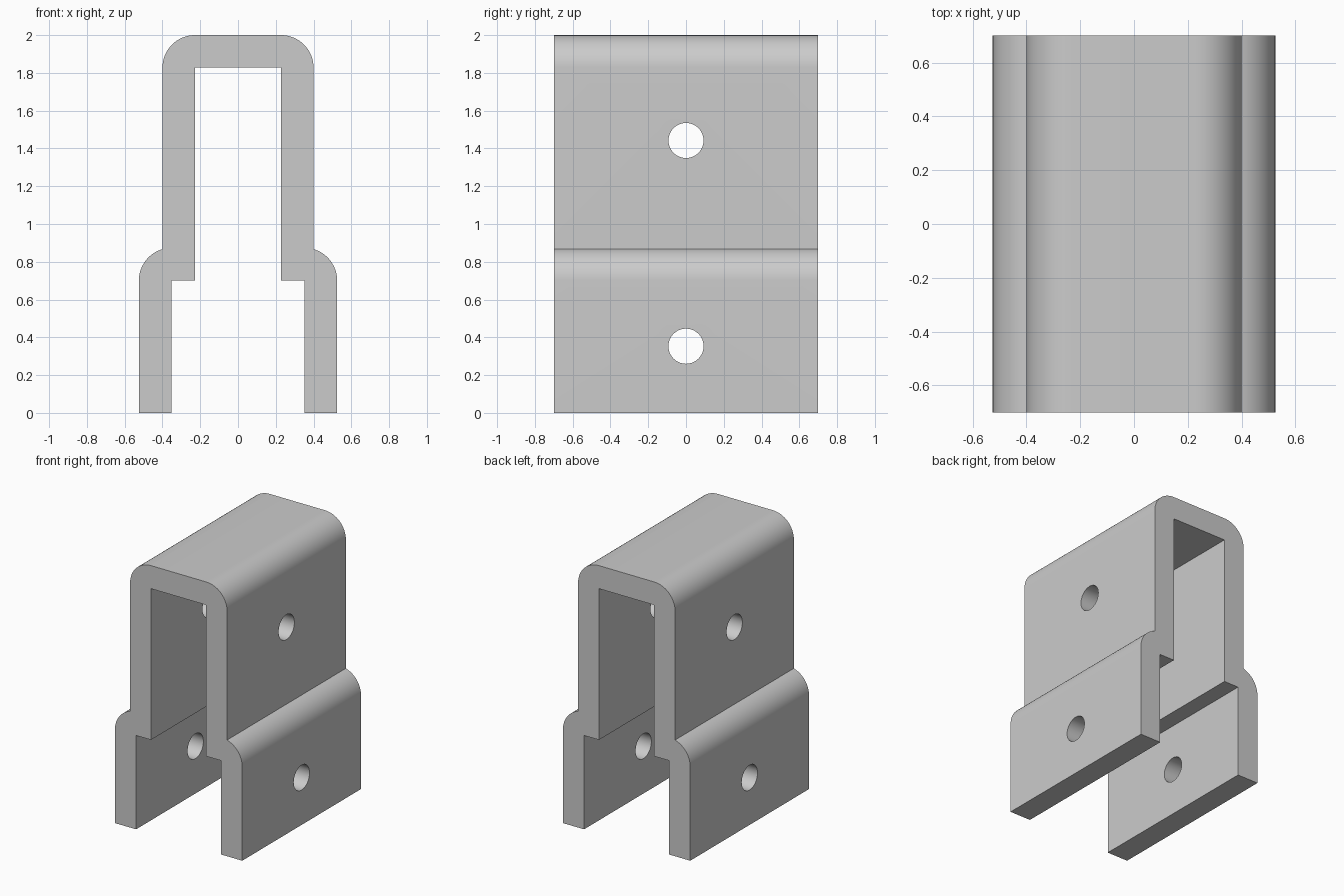
import bpy, bmesh
from math import sin, cos, pi, acos

cube = bpy.data.objects.get("Cube")
if cube:
    bpy.data.objects.remove(cube, do_unlink=True)

# Main dimensions
DEPTH = 1.40
IN_UP, OUT_UP = 0.228, 0.40      # upper channel inner / outer half widths
IN_LOW, OUT_LOW = 0.351, 0.525   # lower channel inner / outer half widths
STEP_Z, ROOF_Z, TOP_Z = 0.70, 1.828, 2.0
HOLE_R = 0.093
HOLE_HEIGHTS = (0.353, 1.442)

grey = bpy.data.materials.new("plain grey")
grey.use_nodes = True
colour = (0.6, 0.6, 0.6, 1)
grey.diffuse_color = colour
grey.node_tree.nodes["Principled BSDF"].inputs["Base Color"].default_value = colour


def arc(cx, cz, r, end, steps=16):
    """Points from straight out (+x) up to the end angle."""
    return [(cx + r * cos(end * i / steps), cz + r * sin(end * i / steps))
            for i in range(steps + 1)]


# Right half of the profile: outside going up, mirrored for the other side
low_r = OUT_LOW - IN_LOW
outer = [(OUT_LOW, 0)]
outer += arc(IN_LOW, STEP_Z, low_r, acos((OUT_UP - IN_LOW) / low_r))
outer += arc(IN_UP, ROOF_Z, TOP_Z - ROOF_Z, pi / 2)
inner = [(IN_UP, ROOF_Z), (IN_UP, STEP_Z), (IN_LOW, STEP_Z), (IN_LOW, 0)]


def mirrored(points):
    return [(-x, z) for x, z in reversed(points)]


profile = outer + mirrored(outer) + mirrored(inner) + inner

# Stepped bracket, extruded front to back
bm = bmesh.new()
face = bm.faces.new([bm.verts.new((x, -DEPTH / 2, z)) for x, z in profile])
result = bmesh.ops.extrude_face_region(bm, geom=[face])
moved = [g for g in result["geom"] if isinstance(g, bmesh.types.BMVert)]
bmesh.ops.translate(bm, verts=moved, vec=(0, DEPTH, 0))
bmesh.ops.recalc_face_normals(bm, faces=bm.faces)
mesh = bpy.data.meshes.new("stepped_bracket")
bm.to_mesh(mesh)
bm.free()
mesh.materials.append(grey)
bracket = bpy.data.objects.new("stepped_bracket", mesh)
bpy.context.collection.objects.link(bracket)

# Bolt holes through both side walls
bpy.ops.object.select_all(action="DESELECT")
for z in HOLE_HEIGHTS:
    bpy.ops.mesh.primitive_cylinder_add(vertices=48, radius=HOLE_R, depth=2,
                                        location=(0, 0, z), rotation=(0, pi / 2, 0))
    cutter = bpy.context.object
    cutter.name = "hole_cutter"
    cutter.hide_render = True
    cutter.data.materials.append(grey)
    cut = bracket.modifiers.new("bolt hole", "BOOLEAN")
    cut.operation = "DIFFERENCE"
    cut.solver = "EXACT"
    cut.object = cutter
    bpy.context.view_layer.objects.active = bracket
    bpy.ops.object.modifier_apply(modifier=cut.name)
    bpy.data.objects.remove(cutter, do_unlink=True)

# Smooth bends and holes, crisp edges elsewhere
bracket.select_set(True)
bpy.context.view_layer.objects.active = bracket
bpy.ops.object.shade_smooth_by_angle(angle=pi / 9)
